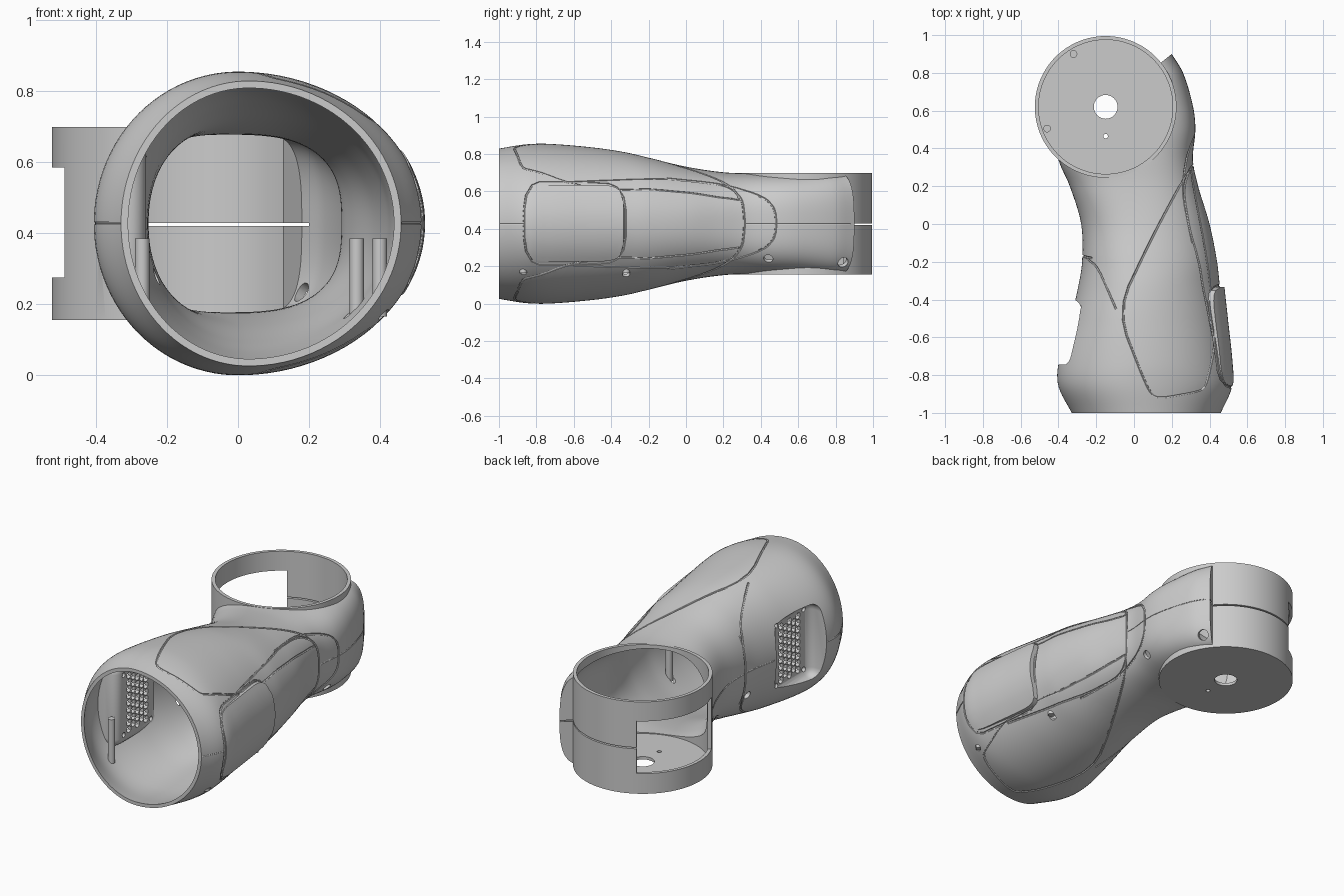
import bpy, bmesh, math
from mathutils import Vector, Matrix
from mathutils.bvhtree import BVHTree

if "Cube" in bpy.data.objects:
    bpy.data.objects.remove(bpy.data.objects["Cube"])

ZC, HUB, WALL = 0.4275, (-0.15, 0.62), 0.02

# Arm sections: y, left x, right x, half height, crown x, roundness, end slant
SECTIONS = [
    (-1.00, -.33, .46, .402, .03, 2.0, 0), (-.86, -.40, .52, .424, 0, 2.0, 0),
    (-.74, -.40, .515, .4275, 0, 2.0, 0), (-.50, -.335, .48, .408, 0, 2.0, 0),
    (-.33, -.295, .455, .383, .02, 2.0, 0), (-.20, -.275, .44, .353, .03, 2.1, 0),
    (0, -.28, .40, .305, .03, 2.2, 0), (.20, -.34, .34, .275, 0, 2.5, 0),
    (.34, -.40, .312, .27, -.02, 2.8, 0), (.50, -.42, .325, .27, 0, 3.0, 0),
    (.62, -.35, .313, .27, .03, 3.0, .15), (.80, -.10, .26, .27, .08, 3.0, .5),
    (.90, -.05, .20, .268, .08, 3.0, .8)]


def section(u):
    """Smooth (Hermite) interpolation of the section table."""
    S, n = SECTIONS, len(SECTIONS)
    i = max(k for k in range(n - 1) if S[k][0] <= u + 1e-9 or k == 0)
    h = S[i + 1][0] - S[i][0]
    t = (u - S[i][0]) / h

    def slope(k, c):
        a, b = S[max(k - 1, 0)], S[min(k + 1, n - 1)]
        return (b[c] - a[c]) / (b[0] - a[0])
    return [(2*t**3 - 3*t*t + 1) * S[i][c] + (t**3 - 2*t*t + t) * h * slope(i, c)
            + (3*t*t - 2*t**3) * S[i + 1][c] + (t**3 - t*t) * h * slope(i + 1, c)
            for c in range(1, 7)]


def make(name, bm):
    bmesh.ops.remove_doubles(bm, verts=bm.verts, dist=1e-6)
    bmesh.ops.recalc_face_normals(bm, faces=bm.faces)
    me = bpy.data.meshes.new(name)
    bm.to_mesh(me)
    bm.free()
    ob = bpy.data.objects.new(name, me)
    bpy.context.collection.objects.link(ob)
    return ob


def loft(name, t=0.0, rows=84, seg=96):
    bm = bmesh.new()
    us = [-1 + 1.9 * k / rows for k in range(rows + 1)]
    rings = [(u, u) for u in us]
    if t:
        rings.insert(0, (-1, -1.05))
    loops = []
    for u, y in rings:
        xl, xr, b, cx, n, s = section(u)
        xl, xr, b = xl + t, xr - t, b - t
        ring = []
        for k in range(seg):
            th = 2 * math.pi * (k + .5) / seg
            c, sn = math.cos(th), math.sin(th)
            a = (xr - cx) if c > 0 else (cx - xl)
            x = cx + a * math.copysign(abs(c) ** (2 / n), c)
            z = ZC + b * math.copysign(abs(sn) ** (2 / n), sn)
            ring.append(bm.verts.new((x, y + s * (x - xr) - t * max(0, u), z)))
        loops.append(ring)
    for r0, r1 in zip(loops, loops[1:]):
        for k in range(seg):
            j = (k + 1) % seg
            bm.faces.new((r0[k], r0[j], r1[j], r1[k]))
    bm.faces.new(loops[0])
    bm.faces.new(loops[-1])
    return make(name, bm)


def add_cyl(bm, loc, axis, r, depth, seg=32, stretch=1.0):
    rot = Vector(axis).to_track_quat('Z', 'Y').to_matrix().to_4x4()
    m = Matrix.Translation(loc) @ Matrix.Diagonal((1, 1, stretch, 1)) @ rot
    bmesh.ops.create_cone(bm, cap_ends=True, segments=seg, radius1=r, radius2=r,
                          depth=depth, matrix=m)


def cyl(name, loc, axis, r, depth, seg=32):
    bm = bmesh.new()
    add_cyl(bm, loc, axis, r, depth, seg)
    return make(name, bm)


def upright(name, x, y, r, z0, z1, seg=32):
    return cyl(name, (x, y, (z0 + z1) / 2), (0, 0, 1), r, z1 - z0, seg)


def box(name, lo, hi, bevel=0):
    bm = bmesh.new()
    lo, hi = Vector(lo), Vector(hi)
    bmesh.ops.create_cube(bm, size=1, matrix=Matrix.Translation((lo + hi) / 2)
                          @ Matrix.Diagonal((*(hi - lo), 1)))
    if bevel:
        bmesh.ops.bevel(bm, geom=bm.edges[:], offset=bevel, segments=5,
                        profile=.5, affect='EDGES')
    return make(name, bm)


def combine(target, tool, op='DIFFERENCE'):
    for solver in ('MANIFOLD', 'EXACT'):
        mod = target.modifiers.new('cut', 'BOOLEAN')
        mod.operation, mod.object, mod.solver = op, tool, solver
        dg = bpy.context.evaluated_depsgraph_get()
        me = bpy.data.meshes.new_from_object(target.evaluated_get(dg))
        target.modifiers.remove(mod)
        n = len(target.data.vertices)
        if len(me.vertices) != n and len(me.vertices) > n * .4:
            target.data = me
            break
    bpy.data.objects.remove(tool)


def smooth(ob, angle=32):
    bpy.ops.object.select_all(action='DESELECT')
    ob.select_set(True)
    bpy.context.view_layer.objects.active = ob
    bpy.ops.object.shade_smooth_by_angle(angle=math.radians(angle))


# Outer skin, kept as a ray target for everything laid on the surface
shell = loft('arm_shell')
src = bmesh.new()
src.from_mesh(shell.data)
skin = BVHTree.FromBMesh(src)
src.free()


def cast(side, a, b):
    """Surface point: 'R'/'L' take (y, z), 'T'/'B' take (x, y)."""
    o, d = {'R': ((2, a, b), (-1, 0, 0)), 'L': ((-2, a, b), (1, 0, 0)),
            'T': ((a, b, 2), (0, 0, -1)), 'B': ((a, b, -2), (0, 0, 1))}[side]
    return skin.ray_cast(Vector(o), Vector(d))[:2]


def groove(side, pts, closed=False, r=.006):
    """Cut a thin seam along a rounded path laid on the skin."""
    for _ in range(2):
        pairs = list(zip(pts, pts[1:] + pts[:1])) if closed else list(zip(pts, pts[1:]))
        new = []
        for p, q in pairs:
            new += [tuple(p[i] * (1 - f) + q[i] * f for i in (0, 1)) for f in (.2, .8)]
        pts = new if closed else [pts[0]] + new[1:-1] + [pts[-1]]
    fine = []
    for p, q in zip(pts, pts[1:] + (pts[:1] if closed else [])):
        n = max(1, int(math.dist(p, q) / .025))
        fine += [tuple(p[i] + (q[i] - p[i]) * k / n for i in (0, 1)) for k in range(n)]
    if not closed:
        fine.append(pts[-1])
    hits = [h for h in (cast(side, *p)[0] for p in fine) if h]
    cu = bpy.data.curves.new('seam', 'CURVE')
    cu.dimensions, cu.bevel_depth, cu.bevel_resolution = '3D', r, 1
    cu.use_fill_caps = True
    sp = cu.splines.new('POLY')
    sp.points.add(len(hits) - 1)
    for pt, h in zip(sp.points, hits):
        pt.co = (*h, 1)
    sp.use_cyclic_u = closed
    ob = bpy.data.objects.new('seam', cu)
    bpy.context.collection.objects.link(ob)
    bm = bmesh.new()
    bm.from_mesh(bpy.data.meshes.new_from_object(
        ob.evaluated_get(bpy.context.evaluated_depsgraph_get())))
    bpy.data.objects.remove(ob)
    combine(shell, make('seam_cutter', bm))


# Hub drum joined to the arm, side recess, then hollow everything out
combine(shell, upright('drum', *HUB, .375, .155, .70, 128), 'UNION')
combine(shell, box('recess', (-.7, -.745, .205), (-.28, -.40, .65), .05))
inner = loft('cavity', WALL)
combine(inner, box('recess_back', (-.8, -.765, .185), (-.26, -.38, .67), .05))
combine(inner, upright('bore', *HUB, .355, .172, 1.0, 128), 'UNION')
combine(shell, inner)

# Hub window, floor holes and rear split
arc = [math.radians(120 + 85 * k / 12) for k in range(13)]
bm = bmesh.new()
ring = [(.3, a) for a in arc] + [(.5, a) for a in reversed(arc)]
face = bm.faces.new([bm.verts.new((HUB[0] + r * math.cos(a), HUB[1] + r * math.sin(a), .275))
                     for r, a in ring])
top = bmesh.ops.extrude_face_region(bm, geom=[face])['geom']
bmesh.ops.translate(bm, vec=(0, 0, .31), verts=[v for v in top if isinstance(v, bmesh.types.BMVert)])
combine(shell, make('window', bm))
combine(shell, upright('axle_hole', *HUB, .063, .1, .3))
combine(shell, upright('pin_hole', -.15, .465, .012, .1, .3, 16))
combine(shell, box('split', (-.36, .8, .421), (.2, 1.1, .429)))

# Honeycomb vent with four screw holes
bm = bmesh.new()
for c in range(5):
    for r in range(9 - c % 2):
        add_cyl(bm, (-.27, -.65 + .04 * c, .265 + .04 * r + .02 * (c % 2)), (1, 0, 0), .0205, .1, 6, .95)
for y in (-.70, -.445):
    for z in (.25, .605):
        add_cyl(bm, (-.27, y, z), (1, 0, 0), .014, .12, 16)
combine(shell, make('vent_holes', bm))

# Screw access holes
for side, y, z, r in (('R', -.87, .17, .02), ('R', -.32, .157, .02), ('R', .44, .24, .025),
                      ('R', .84, .22, .03), ('L', -.22, .27, .024)):
    p, n = cast(side, y, z)
    combine(shell, cyl('screw_hole', p, n, r, .09, 24))

# Panel seams: top and bottom panels mirrored, then the sides
for s in 'TB':
    groove(s, [(.30, .31), (.1, -.06), (-.09, -.46), (.07, -.87), (.12, -.925), (.35, -.885),
               (.385, -.85), (.435, -.62), (.39, -.2), (.31, .22)], True)
    groove(s, [(-.095, -.45), (-.19, -.23), (-.25, -.18)])
groove('L', [(-.18, .63), (-.165, .43), (-.18, .225)])
groove('R', [(-.10, .67), (.2, .64), (.42, .57), (.48, .5), (.48, .36), (.42, .29), (.2, .22), (-.1, .185)])
groove('R', [(-.6, .65), (-.1, .67), (.2, .635), (.3, .57), (.315, .43), (.3, .29), (.2, .22),
             (-.1, .19), (-.6, .205)])
groove('R', [(-.865, .65), (-.6, .65), (-.325, .635), (-.325, .225), (-.6, .21), (-.865, .21)], True)
for side, y0, y1 in (('R', -.995, -.87), ('R', .32, .88), ('L', -.995, -.75), ('L', -.39, .3)):
    groove(side, [(y0, ZC), (y1, ZC)], r=.004)
smooth(shell)

# Raised side panel, flaring into a step at its rear edge
bm = bmesh.new()
NU, NV, grid, base = 28, 20, [], {}
for i in range(NU + 1):
    u = .995 * (2 * i / NU - 1)
    h = .205 * (1 - abs(u) ** 6) ** (1 / 6)
    row = []
    for j in range(NV + 1):
        y, z = -.595 + .262 * u, .43 + h * (2 * j / NV - 1)
        p = cast('R', y, z)[0]
        row.append(bm.verts.new((p.x + .003 + .021 * (u + 1) / 2, y, z)))
        base[(round(y, 4), round(z, 4))] = p.x - .012
    grid.append(row)
for a, b in zip(grid, grid[1:]):
    for j in range(NV):
        bm.faces.new((a[j], b[j], b[j + 1], a[j + 1]))
rim = bmesh.ops.extrude_edge_only(bm, edges=[e for e in bm.edges if e.is_boundary])['geom']
for v in rim:
    if isinstance(v, bmesh.types.BMVert):
        v.co.x = base[(round(v.co.y, 4), round(v.co.z, 4))]
smooth(make('side_panel', bm))

# Screw posts inside the arm and small bosses beside the hub window
for k, (x, y, z0) in enumerate([(-.27, -.80, .125), (.335, -.32, .165), (.40, -.87, .165)]):
    smooth(upright(f'screw_post_{k + 1}', x, y, .02, z0, .385))
for k, (x, y) in enumerate([(-.32, .90), (-.46, .505)]):
    smooth(upright(f'window_boss_{k + 1}', x, y, .02, .165, .21, 20))
